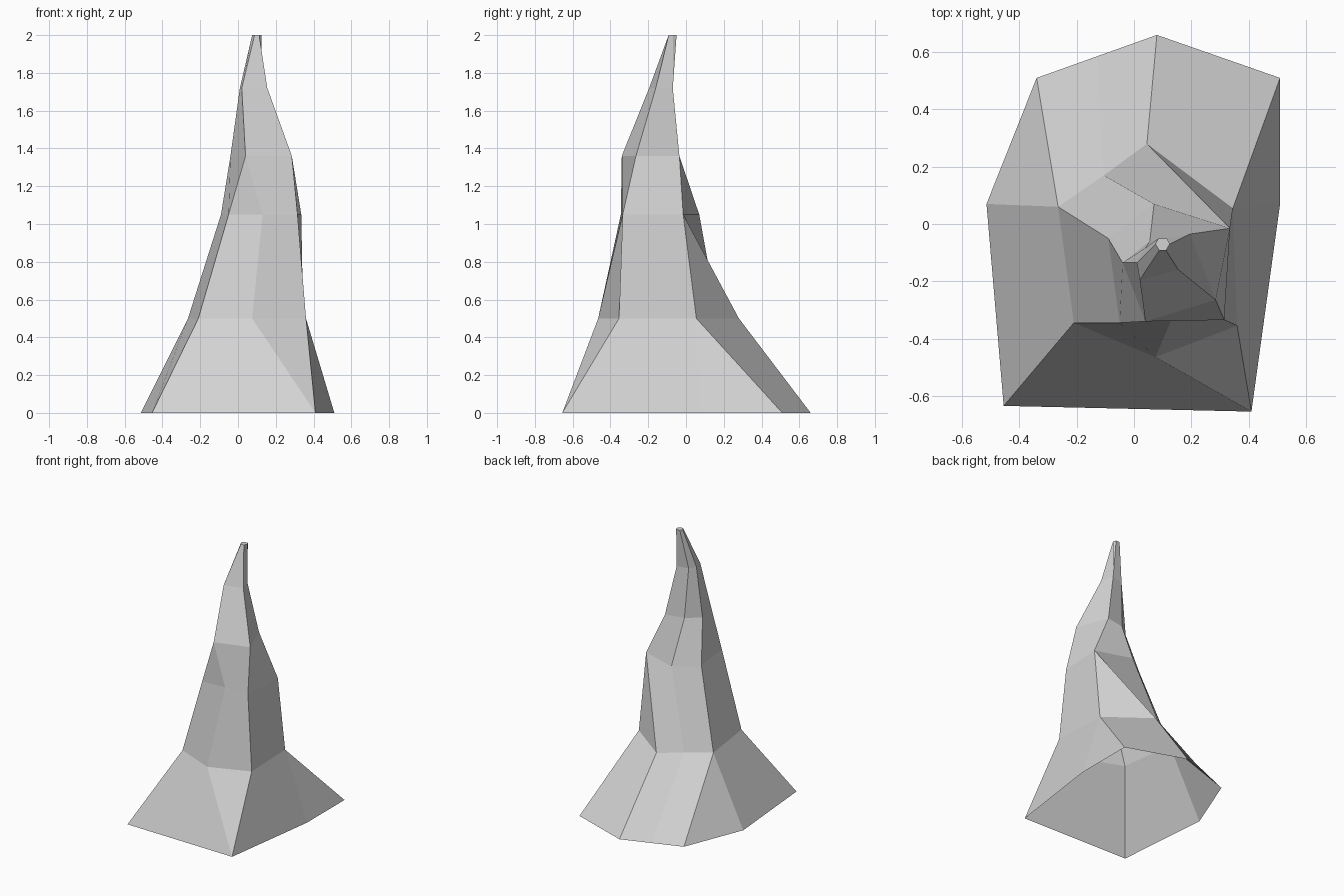
import bpy
import bmesh

# Remove only the default object
default_cube = bpy.data.objects.get("Cube")
if default_cube:
    bpy.data.objects.remove(default_cube, do_unlink=True)


def make_material(name, colour):
    material = bpy.data.materials.new(name)
    material.use_nodes = True
    material.diffuse_color = colour
    material.node_tree.nodes["Principled BSDF"].inputs["Base Color"].default_value = colour
    return material


# Cross-sections of the spire: height, which corner each of the nine columns
# uses (a repeated letter means merged columns), and the corner positions,
# running from the back round the left side to the front.
sections = [
    (0.0, "AMBCDEEFG", dict(A=(-.34, .51), M=(-.13, .585), B=(.08, .66), C=(.51, .51),
                            D=(.51, .07), E=(.41, -.655), F=(-.455, -.635), G=(-.515, .07))),
    (0.5, "AMBCCEHFA", dict(A=(-.265, .06), M=(-.105, .17), B=(.045, .28), C=(.345, .055),
                            E=(.36, -.355), H=(.075, -.465), F=(-.21, -.345))),
    (1.05, "AMBBBEHFA", dict(A=(-.09, -.05), M=(.07, .07), B=(.335, -.015),
                             E=(.315, -.335), H=(.13, -.335), F=(-.05, -.345))),
    (1.36, "AMBBBEFFA", dict(A=(-.04, -.135), M=(.055, -.06), B=(.195, -.035),
                             E=(.285, -.265), F=(.04, -.34))),
    (1.72, "AMBBBEFFA", dict(A=(.01, -.135), M=(.038, -.085), B=(.125, -.07),
                             E=(.155, -.16), F=(.02, -.195))),
    (2.0, "AMBBDEFFA", dict(A=(.075, -.07), M=(.085, -.05), B=(.115, -.05),
                            D=(.125, -.07), E=(.112, -.092), F=(.088, -.092))),
]


def build_spire(name, material):
    bm = bmesh.new()
    rings = []
    for height, columns, corners in sections:
        verts = {key: bm.verts.new((x, y, height)) for key, (x, y) in corners.items()}
        rings.append([verts[key] for key in columns])

    # Skin neighbouring rings; merged columns become triangles
    for lower, upper in zip(rings, rings[1:]):
        for i in range(len(lower)):
            j = (i + 1) % len(lower)
            loop = list(dict.fromkeys((lower[i], upper[i], upper[j], lower[j])))
            if len(loop) > 2:
                bm.faces.new(loop)

    # Small flat tip; the underside stays open
    bm.faces.new(list(dict.fromkeys(reversed(rings[-1]))))

    mesh = bpy.data.meshes.new(name)
    bm.to_mesh(mesh)
    bm.free()
    mesh.materials.append(material)
    spire = bpy.data.objects.new(name, mesh)
    bpy.context.collection.objects.link(spire)
    return spire


build_spire("rock_spire", make_material("pale_grey_stone", (0.65, 0.65, 0.65, 1.0)))
